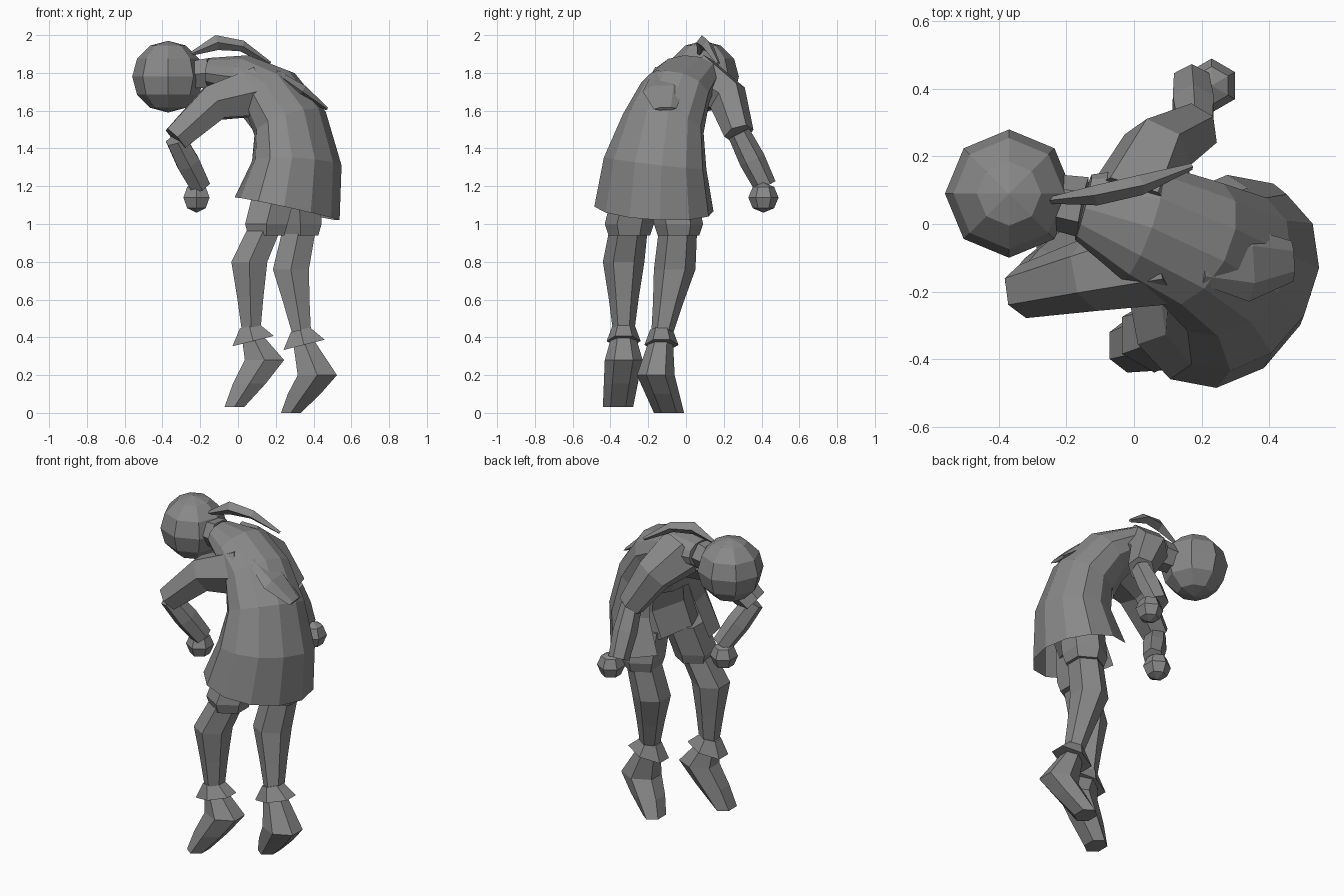
import bpy
import bmesh
import math
from mathutils import Vector
from mathutils.geometry import interpolate_bezier

default_cube = bpy.data.objects.get("Cube")
if default_cube:
    bpy.data.objects.remove(default_cube, do_unlink=True)

# Single flat colour
grey = bpy.data.materials.new("plain grey")
grey.use_nodes = True
grey_value = (.25, .25, .25, 1)
grey.diffuse_color = grey_value
grey.node_tree.nodes["Principled BSDF"].inputs["Base Color"].default_value = grey_value

UP = Vector((0, 0, 1))
SIDEWAYS = Vector((0, 1, 0))


def finish(name, bm):
    """Turn the bmesh into a named, flat-shaded object."""
    bmesh.ops.recalc_face_normals(bm, faces=bm.faces)
    mesh = bpy.data.meshes.new(name)
    bm.to_mesh(mesh)
    bm.free()
    mesh.materials.append(grey)
    part = bpy.data.objects.new(name, mesh)
    bpy.context.collection.objects.link(part)


def tube(name, centres, widths, depths=None, sides=6, lateral=SIDEWAYS,
         level=False, opening=()):
    """Loft elliptical rings along the centres; level rings stay horizontal.
    Opening lists the side faces left out of the two lowest rows."""
    bm = bmesh.new()
    depths = depths or widths
    last = len(centres) - 1
    loops = []
    for index, (centre, width, depth) in enumerate(zip(centres, widths, depths)):
        along = centres[min(index + 1, last)] - centres[max(index - 1, 0)]
        normal = UP if level else along.normalized()
        across = (lateral - normal * lateral.dot(normal)).normalized()
        outward = normal.cross(across)
        loop = []
        for step in range(sides):
            angle = math.tau * step / sides
            offset = across * width * math.cos(angle) + outward * depth * math.sin(angle)
            loop.append(bm.verts.new(centre + offset))
        loops.append(loop)
    for row, (lower, upper) in enumerate(zip(loops, loops[1:])):
        for step in range(sides):
            if row < 2 and step in opening:
                continue
            following = (step + 1) % sides
            bm.faces.new((lower[step], lower[following], upper[following], upper[step]))
    if not opening:
        bm.faces.new(loops[0])
    bm.faces.new(loops[last])
    finish(name, bm)


def ball(name, centre, radius, segments, rows):
    """Faceted ball for the head and the fists."""
    bm = bmesh.new()
    bmesh.ops.create_uvsphere(bm, u_segments=segments, v_segments=rows, radius=radius)
    bmesh.ops.translate(bm, vec=centre, verts=bm.verts)
    finish(name, bm)


def arm(side, shoulder, upper_arm, elbow, wrist, fist):
    """Wide sleeve, slimmer forearm and a faceted fist."""
    shoulder, upper_arm, elbow, wrist, fist = map(
        Vector, (shoulder, upper_arm, elbow, wrist, fist))
    tube(side + "_sleeve", [shoulder, upper_arm, elbow], [.15, .11, .08])
    tube(side + "_forearm", [elbow, elbow.lerp(wrist, .5), wrist], [.06, .07, .06])
    ball(side + "_fist", fist, .08, 6, 4)


def leg(side, hip, knee, ankle, heel, toe):
    """Shorts, bare leg, flared ankle cuff and a drooping boot."""
    hip, knee, ankle, heel, toe = map(Vector, (hip, knee, ankle, heel, toe))
    waist = Vector((.3, -.15, 1.6))
    tilt = Vector((-.01, 0, .04))
    tube(side + "_shorts", [hip.lerp(waist, .3), hip, hip - UP * .06],
         [.13, .13, .11], level=True)
    tube(side + "_leg", [hip, knee, knee.lerp(ankle, .5), ankle],
         [.1, .11, .08, .055], level=True)
    tube(side + "_cuff", [ankle + tilt, ankle - tilt], [.06, .09], [.06, .13])
    tube(side + "_boot", [ankle, heel, heel.lerp(toe, .5), toe],
         [.06, .1, .09, .08], [.06, .12, .1, .06], level=True)


# Tunic bending forward from the hem over the back to the neck, open in front
BODY_SIDE = Vector((.5, .9, 0))
spine = interpolate_bezier(Vector((.26, -.17, 1.08)), Vector((.43, -.2, 1.5)),
                           Vector((.15, 0, 1.86)), Vector((-.15, .05, 1.8)), 6)
tube("tunic", spine, [.33, .29, .23, .2, .18, .1], [.27, .22, .19, .16, .11, .08],
     sides=12, lateral=BODY_SIDE, opening=(2, 3))

# Seat of the shorts inside the open tunic
tube("shorts_seat", [Vector((.24, -.17, 1.13)), spine[1], spine[2]],
     [.2, .2, .18], [.13, .16, .15], lateral=BODY_SIDE)

# Hanging head and the neck that joins it to the spine
head_centre = Vector((-.37, .09, 1.78))
tube("neck", [spine[-1], head_centre], [.09, .07])
ball("head", head_centre, .19, 8, 6)

# Thin fin standing above the shoulders
fin_path = interpolate_bezier(Vector((-.25, .07, 1.9)), Vector((-.1, .08, 2)),
                              Vector((0, .1, 1.98)), Vector((.17, .17, 1.85)), 4)
tube("collar_fin", fin_path, [.01, .03, .03, .01], [.01, .04, .03, .01], sides=4)

# Raised flap on the upper back
flap_start = Vector((.2, -.13, 1.8))
flap_end = Vector((.47, -.11, 1.61))
tube("back_flap", [flap_start, flap_start.lerp(flap_end, .5), flap_end],
     [.05, .11, .06], [.02, .04, .01])

# Limbs on both sides
arm("front", shoulder=(.1, -.09, 1.7), upper_arm=(-.13, -.15, 1.64),
    elbow=(-.33, -.2, 1.45), wrist=(-.2, -.07, 1.2), fist=(-.22, -.06, 1.14))
arm("rear", shoulder=(0, .05, 1.77), upper_arm=(.07, .22, 1.67),
    elbow=(.18, .28, 1.48), wrist=(.17, .42, 1.2), fist=(.23, .41, 1.14))
leg("front", hip=(.15, -.3, 1), knee=(.06, -.33, .8), ankle=(.07, -.33, .42),
    heel=(.14, -.33, .28), toe=(-.02, -.36, .03))
leg("rear", hip=(.33, -.04, 1), knee=(.28, -.06, .76), ankle=(.34, -.13, .4),
    heel=(.42, -.16, .2), toe=(.28, -.09, 0))
